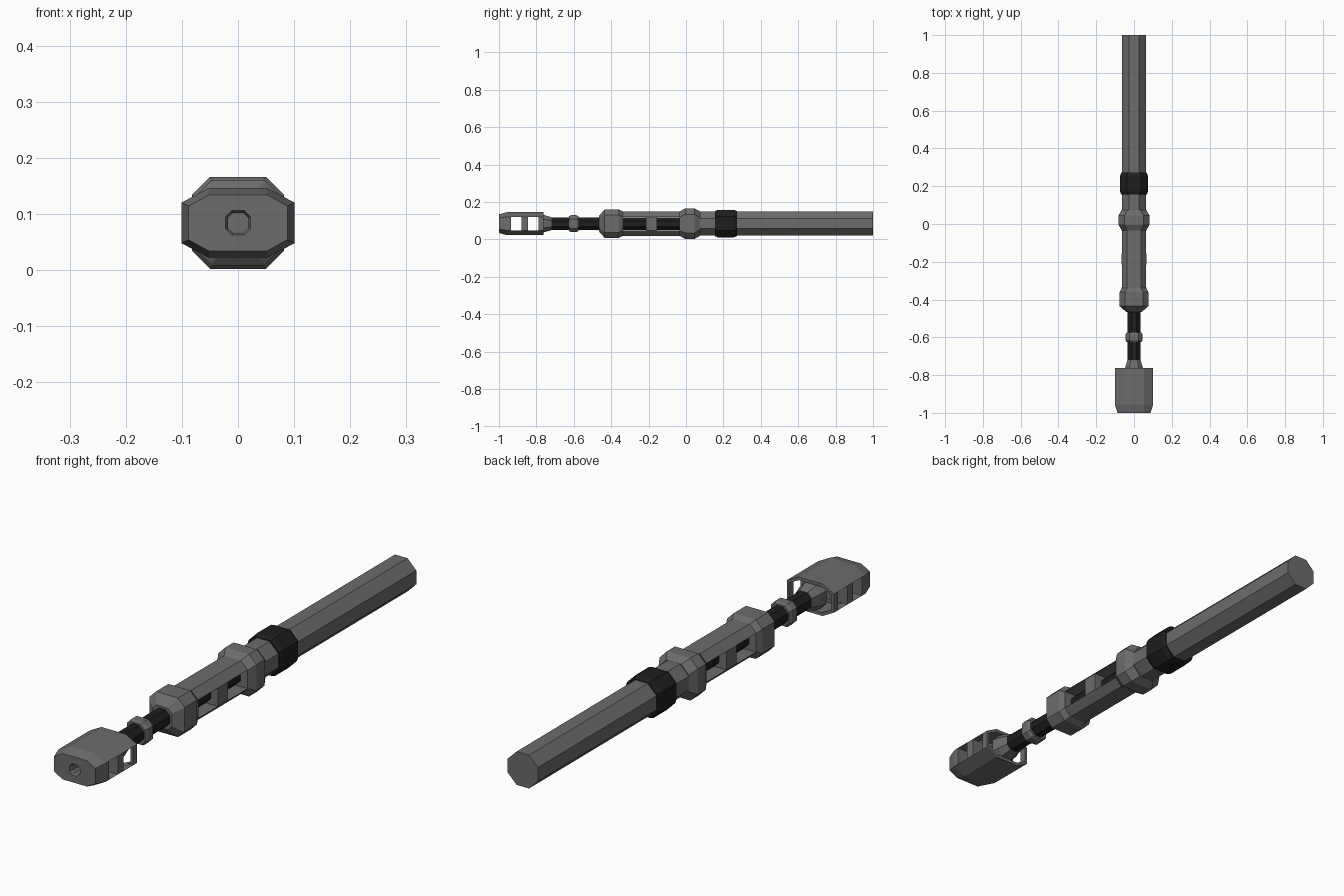
import bpy, bmesh

if "Cube" in bpy.data.objects:
    bpy.data.objects.remove(bpy.data.objects["Cube"])

AXIS_Z = 0.084


def material(name, value):
    m = bpy.data.materials.new(name)
    m.diffuse_color = (value, value, value, 1)
    m.use_nodes = True
    m.node_tree.nodes["Principled BSDF"].inputs["Base Color"].default_value = m.diffuse_color
    return m


STEEL = material("grey steel", 0.15)
DARK = material("near black metal", 0.013)


def loft(name, sections, mat=STEEL):
    """Skin chamfered-box rings; each is (y, half width, half height, flat x, flat z)."""
    bm = bmesh.new()
    rings = []
    for y, w, h, fx, fz in sections:
        pts = [(fx, h), (w, fz), (w, -fz), (fx, -h),
               (-fx, -h), (-w, -fz), (-w, fz), (-fx, h)]
        rings.append([bm.verts.new((x, y, z + AXIS_Z)) for x, z in pts])
    for a, b in zip(rings, rings[1:]):
        for i in range(8):
            j = (i + 1) % 8
            bm.faces.new((a[i], a[j], b[j], b[i]))
    bm.faces.new(rings[0])
    bm.faces.new(rings[-1])
    bmesh.ops.recalc_face_normals(bm, faces=bm.faces)
    mesh = bpy.data.meshes.new(name)
    bm.to_mesh(mesh)
    bm.free()
    mesh.materials.append(mat)
    obj = bpy.data.objects.new(name, mesh)
    bpy.context.collection.objects.link(obj)
    return obj


def octo(y, half, flat=0.414):
    """Ring with equal width and height; flat is a fraction of the half size."""
    return (y, half, half, half * flat, half * flat)


def side_slot(y0, y1, half_z):
    """Box cutter running through the part from side to side."""
    bpy.ops.mesh.primitive_cube_add(size=1, location=(0, (y0 + y1) / 2, AXIS_Z))
    box = bpy.context.object
    box.scale = (0.4, y1 - y0, half_z * 2)
    box.name = "slot_cutter"
    return box


def cut(obj, cutter):
    bpy.context.view_layer.update()
    mod = obj.modifiers.new("cut", 'BOOLEAN')
    mod.operation = 'DIFFERENCE'
    mod.solver = 'EXACT'
    mod.object = cutter
    bpy.ops.object.select_all(action='DESELECT')
    bpy.context.view_layer.objects.active = obj
    obj.select_set(True)
    bpy.ops.object.modifier_apply(modifier=mod.name)
    bpy.data.objects.remove(cutter, do_unlink=True)


# Muzzle brake: wide front block, open at the rear, with two side ports
brake = loft("muzzle_brake", [
    (-1.0, 0.088, 0.050, 0.052, 0.030),
    (-0.955, 0.101, 0.062, 0.052, 0.036),
    (-0.762, 0.101, 0.062, 0.052, 0.036)])
cut(brake, loft("chamber_cutter", [
    (-0.845, 0.091, 0.050, 0.048, 0.030),
    (-0.70, 0.091, 0.050, 0.048, 0.030)]))
cut(brake, side_slot(-0.935, -0.880, 0.036))
cut(brake, side_slot(-0.846, -0.788, 0.036))
# Bore opening with a bevelled lip
cut(brake, loft("bore_cutter", [
    octo(-1.01, 0.026, 0.5), octo(-0.99, 0.018, 0.5), octo(-0.92, 0.018, 0.5)]))

# Tapered collar joining the brake to the thin barrel
loft("brake_collar", [octo(-0.788, 0.0505, 0.5), octo(-0.758, 0.046, 0.5),
                      octo(-0.72, 0.035, 0.5)])

# Thin inner barrel and its clamp ring
loft("inner_barrel", [octo(-0.74, 0.034), octo(0.0, 0.034)], DARK)
loft("clamp_ring", [octo(-0.625, 0.039, 0.55), octo(-0.615, 0.045, 0.55),
                    octo(-0.585, 0.045, 0.55), octo(-0.575, 0.039, 0.55)])

# Slotted sleeve with a flared front end
sleeve = loft("slotted_sleeve", [
    octo(-0.465, 0.042, 0.6), octo(-0.435, 0.076, 0.62), octo(-0.36, 0.076, 0.62),
    octo(-0.338, 0.065, 0.55), octo(-0.01, 0.065, 0.55)])
for y0, y1 in ((-0.336, -0.215), (-0.155, -0.033)):
    cut(sleeve, side_slot(y0, y1, 0.036))

# Rear collar of the sleeve
loft("sleeve_collar", [octo(-0.034, 0.065, 0.55), octo(-0.004, 0.082, 0.61),
                       octo(0.045, 0.082, 0.61), octo(0.075, 0.065, 0.5)])

# Thick rear barrel and dark band
loft("rear_barrel", [octo(0.05, 0.0645), octo(1.0, 0.0645)])
loft("dark_band", [octo(0.155, 0.067, 0.5), octo(0.172, 0.074, 0.5),
                   octo(0.255, 0.074, 0.5), octo(0.272, 0.067, 0.5)], DARK)
